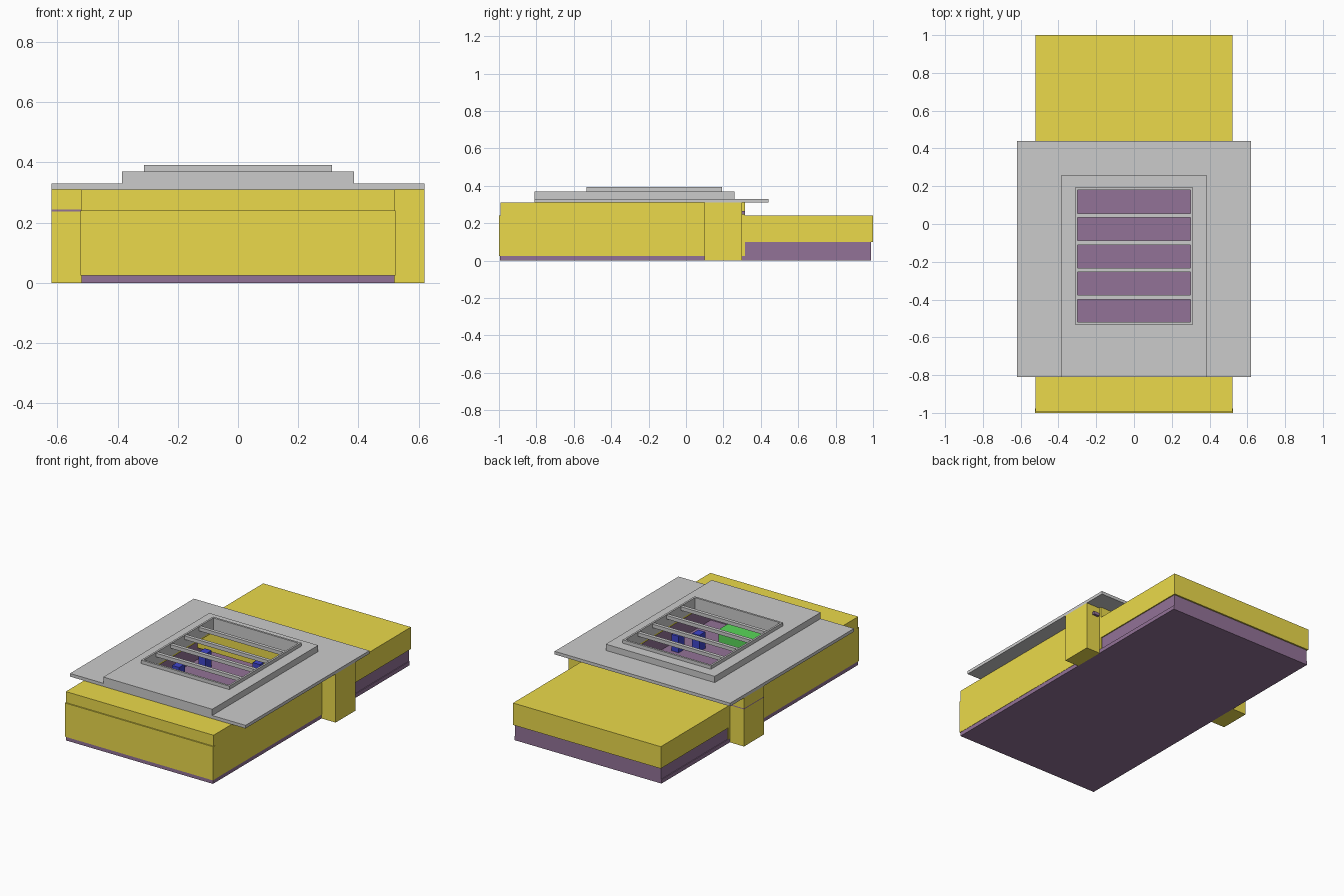
import bpy, bmesh

if "Cube" in bpy.data.objects:
    bpy.data.objects.remove(bpy.data.objects["Cube"])


def material(name, rgb):
    m = bpy.data.materials.new(name)
    m.diffuse_color = (*rgb, 1)
    m.use_nodes = True
    m.node_tree.nodes["Principled BSDF"].inputs["Base Color"].default_value = m.diffuse_color
    return m


YELLOW = material("yellow", (0.83, 0.70, 0.07))
PURPLE = material("purple", (0.29, 0.17, 0.31))
BLUE = material("blue", (0.05, 0.06, 0.60))
GREEN = material("green", (0.10, 0.68, 0.10))


def finish(name, bm, mat):
    bmesh.ops.recalc_face_normals(bm, faces=bm.faces)
    me = bpy.data.meshes.new(name)
    bm.to_mesh(me)
    bm.free()
    ob = bpy.data.objects.new(name, me)
    bpy.context.collection.objects.link(ob)
    if mat:
        me.materials.append(mat)
    return ob


def box(name, x0, x1, y0, y1, z0, z1, mat=None):
    bm = bmesh.new()
    bmesh.ops.create_cube(bm, size=1)
    for v in bm.verts:
        v.co = ((x0 + x1) / 2 + v.co.x * (x1 - x0),
                (y0 + y1) / 2 + v.co.y * (y1 - y0),
                (z0 + z1) / 2 + v.co.z * (z1 - z0))
    return finish(name, bm, mat)


def ring(name, outer, inner, z0, z1, mat=None):
    """Rectangular frame; rectangles are (half width, y min, y max)."""
    bm = bmesh.new()

    def loop(r, z):
        w, a, b = r
        return [bm.verts.new((x, y, z)) for x, y in ((-w, a), (w, a), (w, b), (-w, b))]
    loops = [loop(outer, z0), loop(outer, z1), loop(inner, z1), loop(inner, z0)]
    for k in range(4):
        p, q = loops[k], loops[(k + 1) % 4]
        for i in range(4):
            j = (i + 1) % 4
            bm.faces.new((p[i], p[j], q[j], q[i]))
    return finish(name, bm, mat)


HOLE = (0.30, -0.52, 0.18)

# Purple tray: floor, inner walls, exposed rear rim
box("tray_floor", -0.52, 0.52, -0.995, 0.99, 0, 0.025, PURPLE)
ring("tray_wall", (0.515, -0.98, 0.99), (0.50, -0.965, 0.975), 0.025, 0.235, PURPLE)

# Yellow front cover
ring("front_cover_wall", (0.522, -0.992, 0.315), (0.516, -0.98, 0.305), 0.235, 0.30, YELLOW)
ring("front_cover_roof", (0.522, -0.992, 0.315), HOLE, 0.30, 0.31, YELLOW)
for s, side in ((-1, "left"), (1, "right")):
    a, b = sorted((s * 0.514, s * 0.522))
    box(side + "_cover_side", a, b, -0.992, 0.315, 0.025, 0.237, YELLOW)
box("front_panel", -0.524, 0.524, -1.0, -0.978, 0.025, 0.24, YELLOW)

# Yellow rear cover
ring("rear_cover_wall", (0.522, 0.305, 1.0), (0.514, 0.306, 0.988), 0.10, 0.23, YELLOW)
box("rear_cover_roof", -0.522, 0.522, 0.305, 1.0, 0.23, 0.24, YELLOW)

# Side posts with small latch pins
box("right_post", 0.52, 0.62, 0.10, 0.30, 0, 0.31, YELLOW)
box("left_post", -0.62, -0.52, 0.10, 0.30, 0, 0.237, YELLOW)
box("left_post_cap", -0.62, -0.52, 0.10, 0.30, 0.243, 0.31, YELLOW)
box("left_post_gasket", -0.62, -0.52, 0.10, 0.30, 0.237, 0.243, PURPLE)
box("right_latch_pin", 0.535, 0.575, 0.29, 0.315, 0.245, 0.265, PURPLE)

# Grey stepped lid
ring("lid_plate", (0.62, -0.81, 0.44), HOLE, 0.31, 0.33)
ring("lid_step", (0.385, -0.81, 0.26), HOLE, 0.33, 0.37)
ring("vent_frame", (0.312, -0.533, 0.193), HOLE, 0.37, 0.392)

# Vent slats
for i in range(4):
    y = -0.388 + i * 0.1445
    box(f"vent_slat_{i + 1}", -0.30, 0.30, y - 0.011, y + 0.011, 0.365, 0.388)

# Components inside the tray, seen through the vent
for i, (x, y) in enumerate(((-0.42, 0.0), (-0.40, 0.24), (-0.06, 0.30), (0.42, -0.52), (0.33, -0.60))):
    box(f"blue_component_{i + 1}", x - 0.025, x + 0.025, y - 0.03, y + 0.03, 0.025, 0.13, BLUE)
box("green_board", 0.0, 0.26, -0.86, -0.70, 0.025, 0.13, GREEN)
